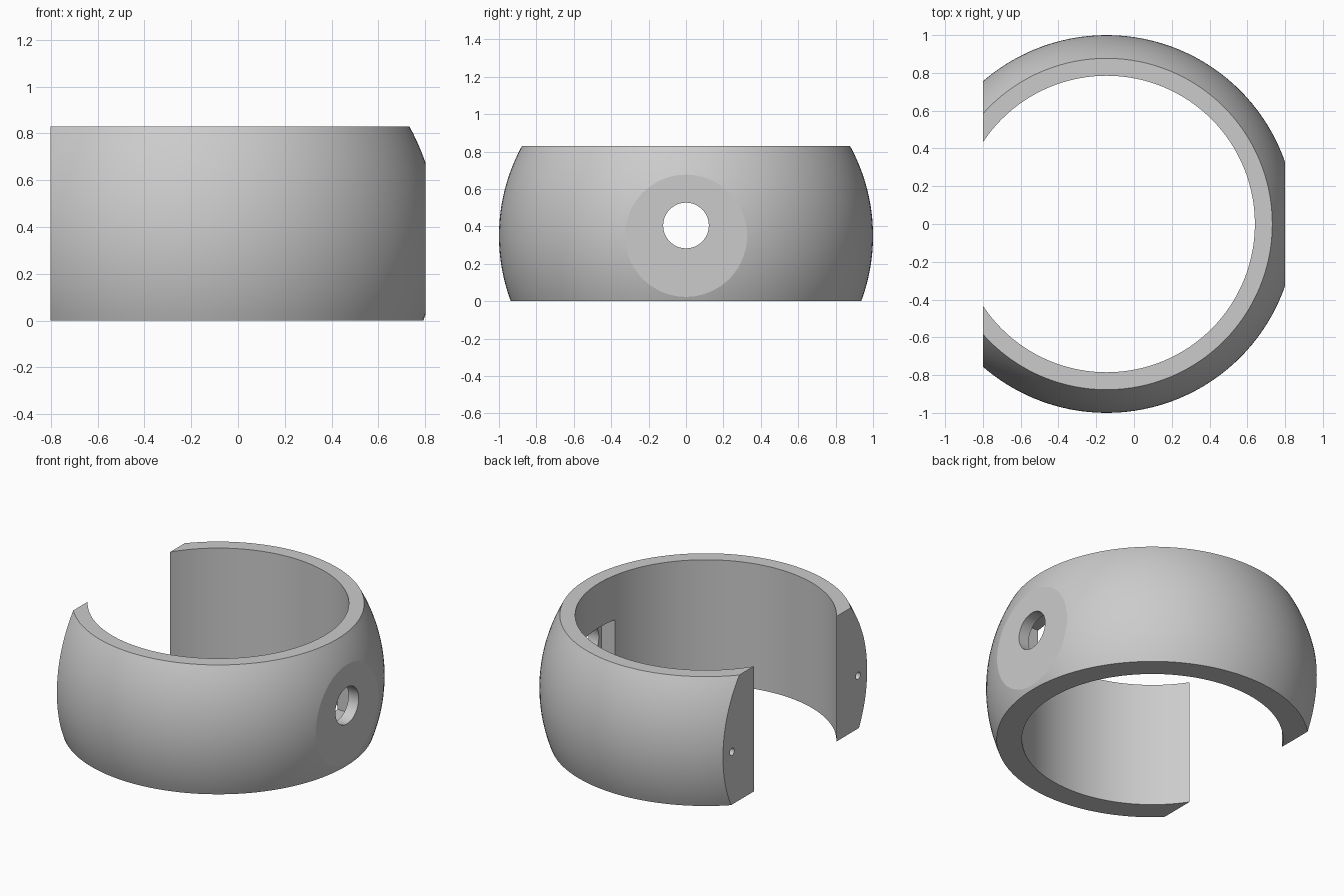
import bpy
import bmesh
from math import sqrt, cos, sin, pi
from mathutils import Matrix, Vector

old = bpy.data.objects.get("Cube")
if old:
    bpy.data.objects.remove(old, do_unlink=True)

AXIS_X = -0.145      # ring axis
HEIGHT = 0.83
EQUATOR = 0.35       # height of the widest point
BORE = 0.785
HALF_X = 0.8         # flat cuts on both sides
HOLE_Z = 0.405
SEGMENTS = 128
BANDS = 28

grey = bpy.data.materials.new("light_grey")
grey.use_nodes = True
colour = (0.6, 0.6, 0.6, 1)
grey.diffuse_color = colour
grey.node_tree.nodes["Principled BSDF"].inputs["Base Color"].default_value = colour


def make_object(name, bm):
    bmesh.ops.recalc_face_normals(bm, faces=bm.faces)
    mesh = bpy.data.meshes.new(name)
    bm.to_mesh(mesh)
    bm.free()
    mesh.materials.append(grey)
    obj = bpy.data.objects.new(name, mesh)
    bpy.context.collection.objects.link(obj)
    return obj


def box(name, low, high):
    low, high = Vector(low), Vector(high)
    bm = bmesh.new()
    bmesh.ops.create_cube(bm, size=1, matrix=Matrix.Translation((low + high) / 2)
                          @ Matrix.Diagonal((high - low).to_4d()))
    return make_object(name, bm)


def rod_along_x(name, x0, x1, y, z, radius, sides):
    bm = bmesh.new()
    bmesh.ops.create_cone(bm, cap_ends=True, segments=sides, radius1=radius,
                          radius2=radius, depth=x1 - x0,
                          matrix=Matrix.Translation(((x0 + x1) / 2, y, z))
                          @ Matrix.Rotation(pi / 2, 4, "Y"))
    return make_object(name, bm)


# Ring: spherical outer wall, straight bore, revolved about its axis
heights = [HEIGHT * i / BANDS for i in range(BANDS + 1)]
profile = [(sqrt(1 - (z - EQUATOR) ** 2), z) for z in heights]
profile += [(BORE, HEIGHT), (BORE, 0)]
bm = bmesh.new()
rings = []
for s in range(SEGMENTS):
    a = 2 * pi * s / SEGMENTS
    rings.append([bm.verts.new((AXIS_X + r * cos(a), r * sin(a), z)) for r, z in profile])
for s in range(SEGMENTS):
    here, after = rings[s], rings[(s + 1) % SEGMENTS]
    for i in range(len(profile)):
        j = (i + 1) % len(profile)
        bm.faces.new((here[i], after[i], after[j], here[j]))
ring = make_object("open_ring", bm)

# Cutters: open side, flat pad, through hole, inner pocket, end pin holes
cutters = [
    box("gap_cutter", (-2, -2, -1), (-HALF_X, 2, 2)),
    box("flat_cutter", (HALF_X, -2, -1), (2, 2, 2)),
    rod_along_x("side_hole_cutter", 0.3, 1.2, 0, HOLE_Z, 0.122, 64),
    box("pocket_cutter", (0.4, -0.15, HOLE_Z - 0.13), (0.725, 0.15, HOLE_Z + 0.13)),
]
for side in (-1, 1):
    cutters.append(rod_along_x("pin_hole_cutter", -0.95, -0.68, side * 0.66,
                               EQUATOR, 0.024, 24))
bpy.context.view_layer.objects.active = ring
ring.select_set(True)
for cutter in cutters:
    mod = ring.modifiers.new("cut", "BOOLEAN")
    mod.operation = "DIFFERENCE"
    mod.solver = "EXACT"
    mod.object = cutter
    bpy.ops.object.modifier_apply(modifier=mod.name)
    bpy.data.objects.remove(cutter, do_unlink=True)

# Smooth curved walls, crisp cut edges
bpy.ops.object.shade_smooth_by_angle(angle=0.26)
